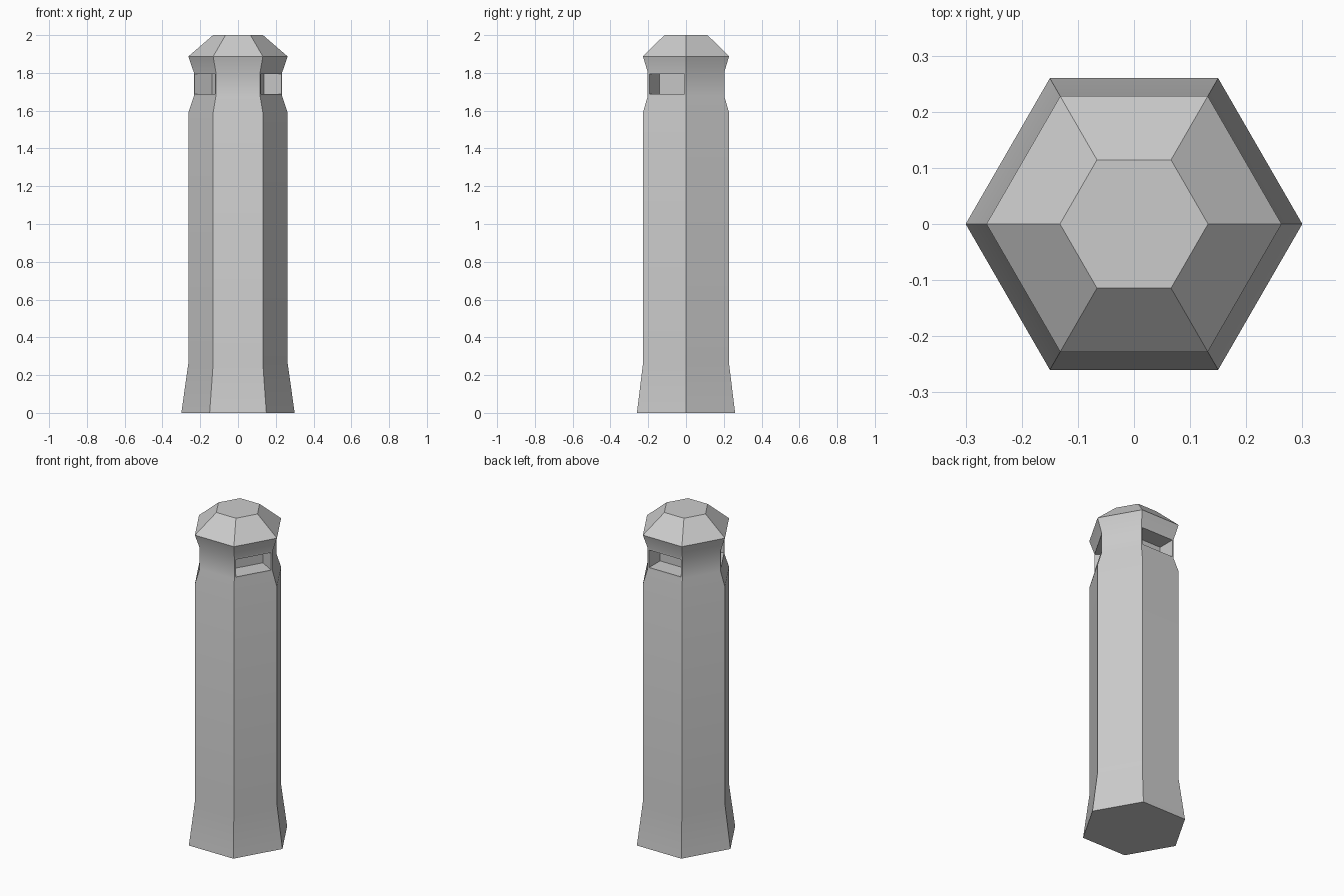
import bpy, bmesh, math
from mathutils import Vector

if "Cube" in bpy.data.objects:
    bpy.data.objects.remove(bpy.data.objects["Cube"])

# Hexagonal profile: (corner radius, height) from foot to cap
PROFILE = [(0.30, 0.0), (0.263, 0.262), (0.263, 1.59), (0.234, 1.677),
           (0.234, 1.803), (0.263, 1.887), (0.132, 2.0)]
NECK = 3            # profile segment that carries the light windows
SIDES = 6

bm = bmesh.new()
rings = []
for r, z in PROFILE:
    rings.append([bm.verts.new((r * math.cos(math.tau * i / SIDES),
                                r * math.sin(math.tau * i / SIDES), z))
                  for i in range(SIDES)])

# Side walls, keeping every second neck face for a window
windows = []
for k in range(len(rings) - 1):
    a, b = rings[k], rings[k + 1]
    for i in range(SIDES):
        j = (i + 1) % SIDES
        f = bm.faces.new((a[i], a[j], b[j], b[i]))
        if k == NECK and i % 2 == 1:
            windows.append(f)

# Flat bottom and top
bm.faces.new(rings[0][::-1])
bm.faces.new(rings[-1])
bm.normal_update()

# Recessed windows: thin frame, then pushed straight in
bmesh.ops.inset_individual(bm, faces=windows, thickness=0.01, use_even_offset=True)
bm.normal_update()
for f in windows:
    inward = Vector(f.normal) * -0.105
    new = bmesh.ops.extrude_discrete_faces(bm, faces=[f])["faces"][0]
    bmesh.ops.translate(bm, verts=list(new.verts), vec=inward)
bmesh.ops.recalc_face_normals(bm, faces=bm.faces[:])

mesh = bpy.data.meshes.new("bollard_post")
bm.to_mesh(mesh)
bm.free()
post = bpy.data.objects.new("bollard_post", mesh)
bpy.context.collection.objects.link(post)

# Soft shading along the gentle bends, crisp hexagon edges
bpy.context.view_layer.objects.active = post
post.select_set(True)
bpy.ops.object.shade_smooth_by_angle(angle=math.radians(30))
